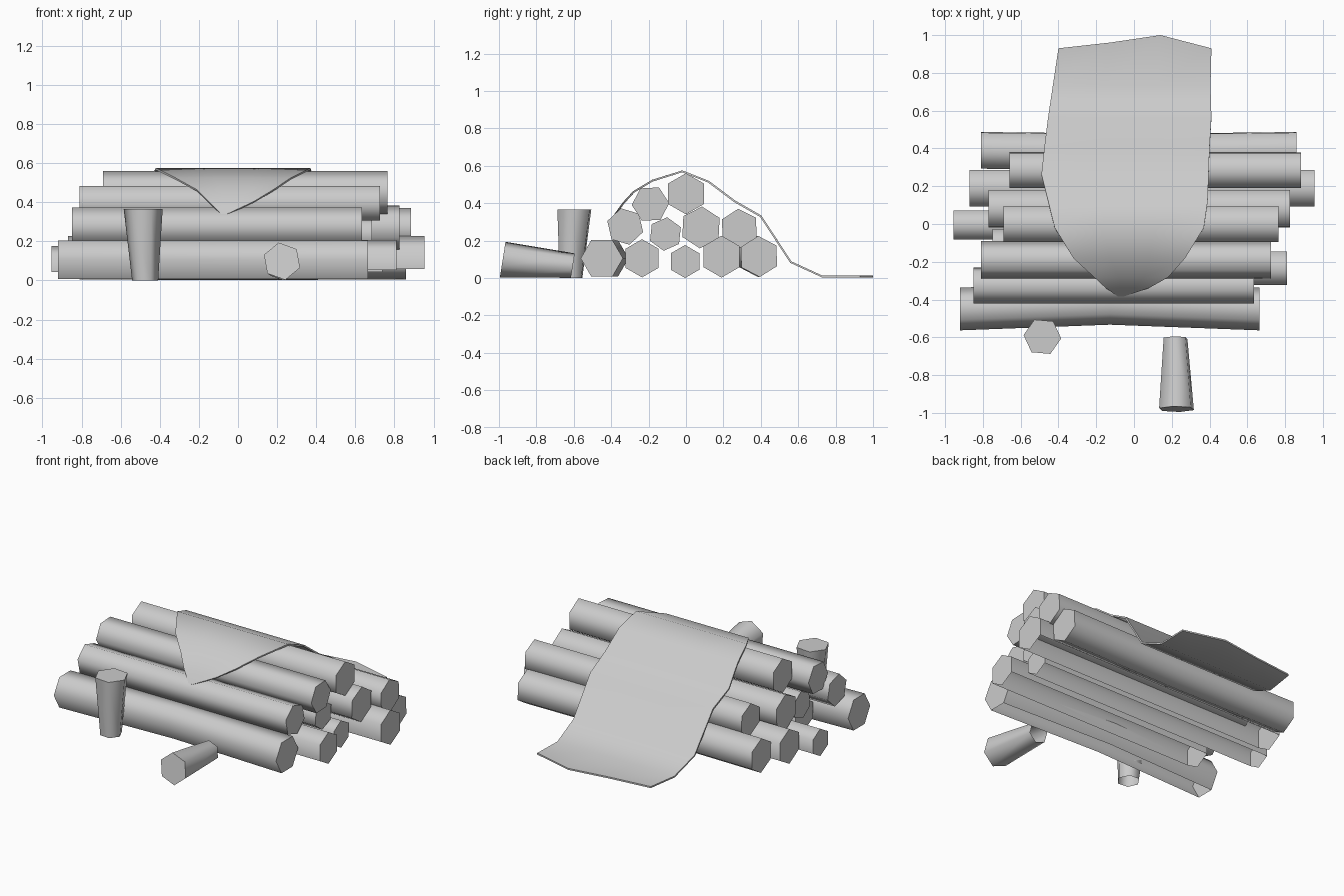
import bpy, bmesh
from math import cos, sin, radians
from mathutils import Vector, Matrix

cube = bpy.data.objects.get("Cube")
if cube:
    bpy.data.objects.remove(cube)

grey = bpy.data.materials.new("plain grey")
grey.use_nodes = True
colour = (0.6, 0.6, 0.6, 1)
grey.diffuse_color = colour
grey.node_tree.nodes["Principled BSDF"].inputs["Base Color"].default_value = colour


def finish(name, bm, angle, thickness=0):
    bmesh.ops.recalc_face_normals(bm, faces=bm.faces)
    mesh = bpy.data.meshes.new(name)
    bm.to_mesh(mesh)
    bm.free()
    mesh.materials.append(grey)
    ob = bpy.data.objects.new(name, mesh)
    bpy.context.collection.objects.link(ob)
    bpy.ops.object.select_all(action='DESELECT')
    ob.select_set(True)
    bpy.context.view_layer.objects.active = ob
    if thickness:
        shell = ob.modifiers.new("thickness", 'SOLIDIFY')
        shell.thickness = thickness
        shell.offset = 0
        bpy.ops.object.modifier_apply(modifier=shell.name)
    bpy.ops.object.shade_smooth_by_angle(angle=radians(angle))


def hex_prism(name, rings, u, v, turn, open_below=False, caps=(0, -1)):
    """Loft six-sided rings, each (centre, radius), spanned by u and v."""
    bm = bmesh.new()
    angles = [radians(turn + 60 * i) for i in range(6)]
    loops = [[bm.verts.new(Vector(c) + r * (cos(a) * u + sin(a) * v)) for a in angles]
             for c, r in rings]
    for a, b in zip(loops, loops[1:]):
        for i in range(6):
            j = (i + 1) % 6
            if open_below and sin(angles[i] + radians(30)) < -0.6:
                continue
            bm.faces.new((a[i], a[j], b[j], b[i]))
    for end in caps:
        bm.faces.new(loops[end])
    finish(name, bm, 70)


X, Y, Z = Matrix.Identity(3)

# Stacked logs: y, z, radius, left end, right end, turn, sideways bend, open underside
logs = {
    "bottom_log_1": (-0.45, 0.105, 0.113, -0.92, 0.665, 0, 0.03, True),
    "bottom_log_2": (-0.235, 0.105, 0.102, -0.68, 0.81, 30, 0, True),
    "bottom_log_3": (-0.005, 0.088, 0.088, -0.955, 0.74, 30, 0, True),
    "bottom_log_4": (0.19, 0.114, 0.112, -0.87, 0.955, 30, 0, True),
    "bottom_log_5": (0.39, 0.115, 0.11, -0.81, 0.86, 32, -0.01, False),
    "middle_log_1": (-0.325, 0.275, 0.1, -0.85, 0.635, 43, 0, False),
    "middle_log_2": (-0.11, 0.235, 0.09, -0.75, 0.685, 24, 0, False),
    "middle_log_3": (0.08, 0.27, 0.112, -0.77, 0.825, 27, 0, False),
    "middle_log_4": (0.285, 0.265, 0.105, -0.66, 0.885, 33, 0, False),
    "upper_log": (-0.19, 0.395, 0.1, -0.81, 0.725, 3, 0, False),
    "top_log": (0.0, 0.45, 0.11, -0.69, 0.765, 30, 0, False),
}
for name, (y, z, r, x0, x1, turn, bend, open_below) in logs.items():
    rings = [((x0, y, z), r), (((x0 + x1) / 2, y + bend, z), r), ((x1, y, z), r)]
    hex_prism(name, rings, Y, Z, turn, open_below)

# Two tapered stumps in front, hollow at the narrow end
hex_prism("standing_stump", [((-0.485, -0.597, 0.365), 0.1), ((-0.475, -0.615, 0), 0.067)],
          X, Y, -5, caps=(0,))
tilt = Matrix.Rotation(radians(-9), 3, 'X')
hex_prism("fallen_stump", [((0.225, -0.98, 0.098), 0.098), ((0.22, -0.605, 0.066), 0.067)],
          X, tilt @ Z, -20, caps=(0,))

# Cloth sheet draped over the stack: y, z, left edge, right edge
drape = [
    (-0.38, 0.337, -0.085, -0.055), (-0.335, 0.4, -0.15, 0.08),
    (-0.28, 0.46, -0.21, 0.18), (-0.18, 0.52, -0.32, 0.27),
    (-0.02, 0.57, -0.42, 0.37), (0.12, 0.515, -0.455, 0.39),
    (0.26, 0.41, -0.49, 0.395), (0.40, 0.33, -0.475, 0.40),
    (0.56, 0.085, -0.455, 0.41), (0.73, 0.007, -0.43, 0.405),
    (0.93, 0.007, -0.40, 0.41),
]
hem = (0, 0.03, 0.07, 0)
bm = bmesh.new()
rows = []
for row, (y, z, left, right) in enumerate(drape):
    last = row == len(drape) - 1
    rows.append([bm.verts.new((left + (right - left) * i / 3, y + last * hem[i], z)) for i in range(4)])
for a, b in zip(rows, rows[1:]):
    for i in range(3):
        bm.faces.new((a[i], a[i + 1], b[i + 1], b[i]))
finish("cloth_sheet", bm, 60, thickness=0.01)
